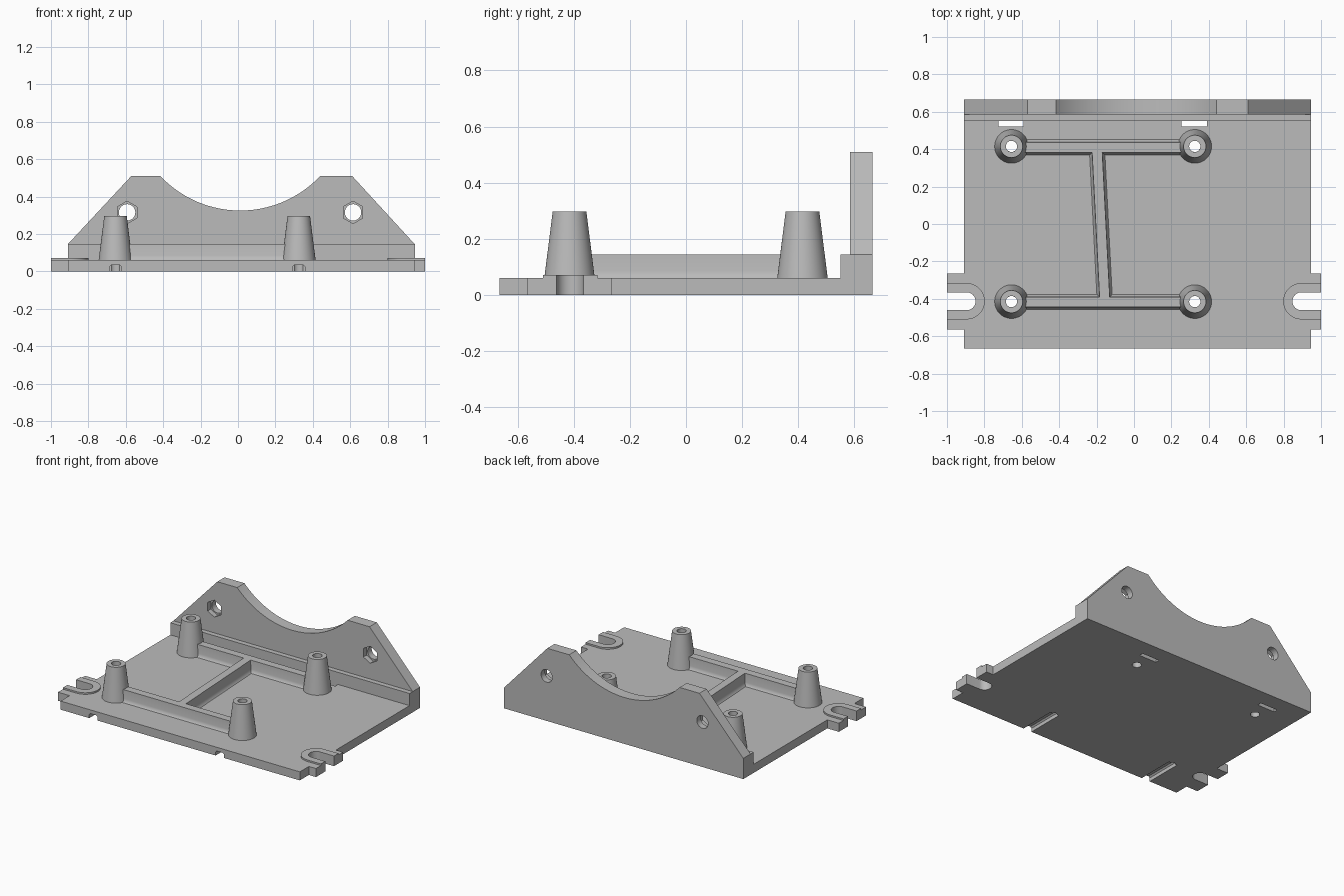
import bpy, bmesh, math
from mathutils import Vector

if "Cube" in bpy.data.objects:
    bpy.data.objects.remove(bpy.data.objects["Cube"])

grey = bpy.data.materials.new("plain grey")
grey.diffuse_color = (0.5, 0.5, 0.5, 1)
grey.use_nodes = True
grey.node_tree.nodes["Principled BSDF"].inputs["Base Color"].default_value = grey.diffuse_color

T = 0.06                      # plate thickness
XL, XR, YH = -0.91, 0.945, 0.665
POST_X, POST_Y = (-0.655, 0.325), 0.415
SLOT_X, SLOT_Y = 0.895, -0.413


def finish(name, bm):
    bmesh.ops.recalc_face_normals(bm, faces=bm.faces)
    me = bpy.data.meshes.new(name)
    bm.to_mesh(me)
    bm.free()
    me.materials.append(grey)
    ob = bpy.data.objects.new(name, me)
    bpy.context.collection.objects.link(ob)
    return ob


def prism(name, pts, a, b, axis="z"):
    """Extrude a 2D outline from a to b; axis y uses (x, z), axis z uses (x, y)."""
    bm = bmesh.new()
    place = (lambda p, h: (p[0], p[1], h)) if axis == "z" else (lambda p, h: (p[0], h, p[1]))
    f = bm.faces.new([bm.verts.new(place(p, a)) for p in pts])
    d = Vector(place((0, 0), b - a))
    ext = bmesh.ops.extrude_face_region(bm, geom=[f], use_keep_orig=True)
    bmesh.ops.translate(bm, vec=d, verts=[v for v in ext["geom"] if isinstance(v, bmesh.types.BMVert)])
    return finish(name, bm)


def rect(x0, x1, y0, y1):
    return [(x0, y0), (x1, y0), (x1, y1), (x0, y1)]


def arc(cx, cy, r, a0, a1, n):
    return [(cx + r * math.cos(math.radians(a0 + (a1 - a0) * i / n)),
             cy + r * math.sin(math.radians(a0 + (a1 - a0) * i / n))) for i in range(n + 1)]


def circle(cx, cy, r, n=32, start=0):
    return arc(cx, cy, r, start, start + 360, n)[:-1]


def cut(ob, cutters):
    bpy.context.view_layer.objects.active = ob
    for c in cutters:
        m = ob.modifiers.new("cut", "BOOLEAN")
        m.operation, m.solver, m.object = "DIFFERENCE", "EXACT", c
        bpy.ops.object.modifier_apply(modifier=m.name)
    for c in cutters:
        bpy.data.objects.remove(c)


# Open mounting slot, right-hand side, from low y to high y
slot = [(1, SLOT_Y - 0.048)] + arc(SLOT_X, SLOT_Y, 0.048, 270, 90, 16) + [(1, SLOT_Y + 0.048)]


def flip(pts):
    return [(-x, y) for x, y in reversed(pts)]


# Base plate with slotted ears
ear = [(1, -0.565)] + slot + [(1, -0.265)]
outline = ([(XL, -YH), (XR, -YH), (XR, -0.565)] + ear + [(XR, -0.265), (XR, YH), (XL, YH), (XL, -0.265)]
           + flip(ear) + [(XL, -0.565)])
plate = prism("base_plate", outline, 0, T)
cutters = []
for x in POST_X:
    for y in (-POST_Y, POST_Y):
        cutters.append(prism("cutter", circle(x, y, 0.03), -0.1, T + 0.1))
    cutters.append(prism("cutter", rect(x - 0.07, x + 0.065, 0.52, 0.55), -0.1, T + 0.1))
    # underside groove with chamfered upper corners, open at the front
    groove = [(x - 0.033, -0.1), (x + 0.033, -0.1), (x + 0.033, 0.025), (x + 0.023, 0.034),
              (x - 0.023, 0.034), (x - 0.033, 0.025)]
    cutters.append(prism("cutter", groove, -0.8, -0.395, "y"))
cut(plate, cutters)

# Raised U-shaped pads around the slots
pad = ([(1, SLOT_Y + 0.097)] + arc(SLOT_X, SLOT_Y, 0.097, 90, 270, 24) + [(1, SLOT_Y - 0.097)] + slot)
prism("slot_pad_right", pad, T, T + 0.011)
prism("slot_pad_left", flip(pad), T, T + 0.011)

# Back wall with circular saddle, and the ledge at its foot
cx, r = 0.012, 0.587
cz = 0.325 + r
half = math.degrees(math.asin(0.428 / r))
wall_pts = ([(XL, T), (XR, T), (XR, 0.145), (0.61, 0.51)]
            + arc(cx, cz, r, 270 + half, 270 - half, 40) + [(-0.57, 0.51), (XL, 0.145)])
wall = prism("back_wall", wall_pts, 0.585, YH, "y")
prism("wall_ledge", rect(XL, XR, T, 0.145), 0.55, 0.585, "y")
cutters = []
for x in (-0.593, 0.615):
    cutters.append(prism("cutter", circle(x, 0.315, 0.044), 0.5, 0.8, "y"))
    cutters.append(prism("cutter", circle(x, 0.315, 0.06, 6, 30), 0.5, 0.62, "y"))
cut(wall, cutters)


# Tapered hollow posts
def post(name, x, y):
    n = 48
    prof = [(0.03, T), (0.09, T), (0.06, 0.297), (0.03, 0.297)]
    bm = bmesh.new()
    rings = [[bm.verts.new((*p, z)) for p in circle(x, y, rad, n)] for rad, z in prof]
    for k in range(4):
        a, b = rings[k], rings[(k + 1) % 4]
        for i in range(n):
            j = (i + 1) % n
            bm.faces.new((a[i], a[j], b[j], b[i]))
    finish(name, bm)


for sx, x in zip(("left", "right"), POST_X):
    for sy, y in (("front", -POST_Y), ("back", POST_Y)):
        post(f"post_{sy}_{sx}", x, y)


# Ribs with a flared foot
def rib(name, p, q):
    p, q = Vector(p), Vector(q)
    side = (q - p).normalized().orthogonal()
    prof = [(0.041, T), (0.034, 0.068), (0.030, 0.085), (0.027, 0.145)]
    prof += [(-w, z) for w, z in reversed(prof)]
    bm = bmesh.new()
    ends = [[bm.verts.new((*(e + side * w), z)) for w, z in prof] for e in (p, q)]
    for e in ends:
        bm.faces.new(e)
    for i in range(len(prof)):
        j = (i + 1) % len(prof)
        bm.faces.new((ends[0][i], ends[0][j], ends[1][j], ends[1][i]))
    finish(name, bm)


for name, y in (("rib_front", -0.417), ("rib_back", 0.41)):
    rib(name, (POST_X[0] + 0.05, y), (POST_X[1] - 0.05, y))
rib("rib_cross", (-0.197, 0.385), (-0.157, -0.392))

# Smooth the curved surfaces, keep hard edges
bpy.ops.object.select_all(action="SELECT")
bpy.context.view_layer.objects.active = plate
bpy.ops.object.shade_smooth_by_angle(angle=math.radians(30))
